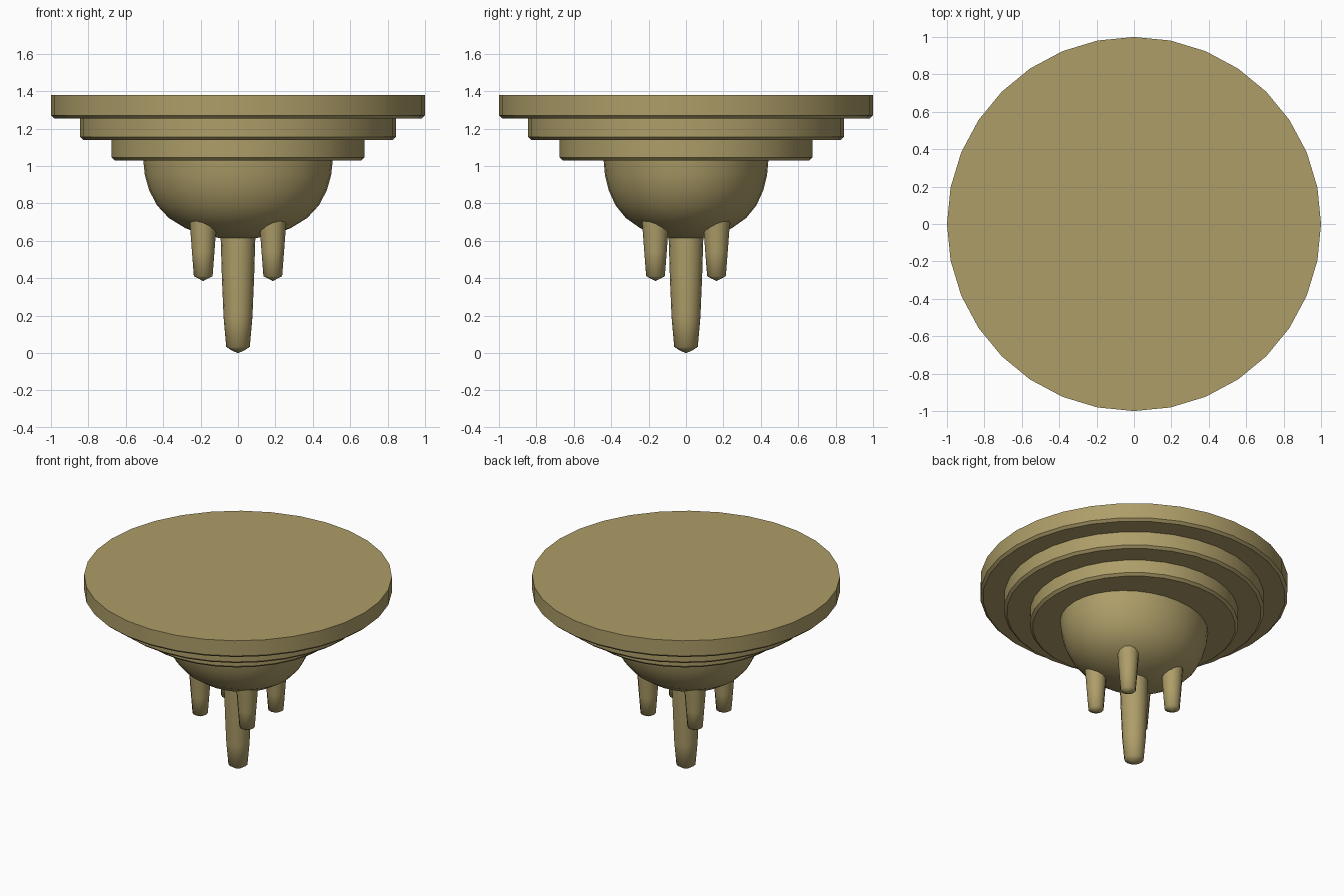
import bpy, bmesh, math

if "Cube" in bpy.data.objects:
    bpy.data.objects.remove(bpy.data.objects["Cube"])

mat = bpy.data.materials.new("bronze")
mat.diffuse_color = (0.42, 0.34, 0.14, 1)
mat.use_nodes = True
mat.node_tree.nodes["Principled BSDF"].inputs["Base Color"].default_value = mat.diffuse_color


def lathe(name, profile, sides, loc=(0, 0, 0), y_scale=1.0, angle=35):
    """Revolve (radius, z) points about z; open ends are capped, radius 0 makes a tip."""
    bm = bmesh.new()
    rings = []
    for r, z in profile:
        if r == 0:
            rings.append([bm.verts.new((0, 0, z))] * sides)
        else:
            rings.append([bm.verts.new((r * math.cos(math.tau * i / sides),
                                        r * y_scale * math.sin(math.tau * i / sides), z))
                          for i in range(sides)])
    for a, b in zip(rings, rings[1:]):
        for i in range(sides):
            j = (i + 1) % sides
            quad = [a[i], a[j], b[j], b[i]]
            bm.faces.new(list(dict.fromkeys(quad)))
    for (r, z), ring in zip(profile, rings):
        if r and ring in (rings[0], rings[-1]):
            bm.faces.new(ring)
    bmesh.ops.recalc_face_normals(bm, faces=bm.faces[:])
    me = bpy.data.meshes.new(name)
    bm.to_mesh(me)
    bm.free()
    me.materials.append(mat)
    ob = bpy.data.objects.new(name, me)
    ob.location = loc
    bpy.context.collection.objects.link(ob)
    bpy.ops.object.select_all(action='DESELECT')
    ob.select_set(True)
    bpy.context.view_layer.objects.active = ob
    bpy.ops.object.shade_smooth_by_angle(angle=math.radians(angle))
    return ob


# Stepped round plates, each with a small chamfer on its lower rim
for name, r, low, top in (("top_plate", 1.0, 1.255, 1.38),
                          ("middle_plate", 0.845, 1.14, 1.26),
                          ("lower_plate", 0.677, 1.03, 1.145)):
    lathe(name, [(r - 0.018, low), (r, low + 0.016), (r, top)], 32)

# Oval bowl beneath the plates
bowl = [(0, 0.605), (0.1, 0.615), (0.19, 0.635), (0.28, 0.667), (0.37, 0.722),
        (0.433, 0.79), (0.475, 0.87), (0.498, 0.95), (0.507, 1.035)]
lathe("bowl", bowl, 32, y_scale=0.87, angle=50)

# Long tapered centre spike
lathe("centre_spike", [(0, 0), (0.03, 0.012), (0.063, 0.033), (0.077, 0.19),
                       (0.086, 0.4), (0.094, 0.66)], 16, angle=65)

# Four short spikes around it
for sx in (-1, 1):
    for sy in (-1, 1):
        lathe("short_spike", [(0, 0.385), (0.05, 0.411), (0.06, 0.54),
                              (0.069, 0.66), (0.073, 0.71)], 12,
              loc=(sx * 0.186, sy * 0.163, 0), angle=65)
